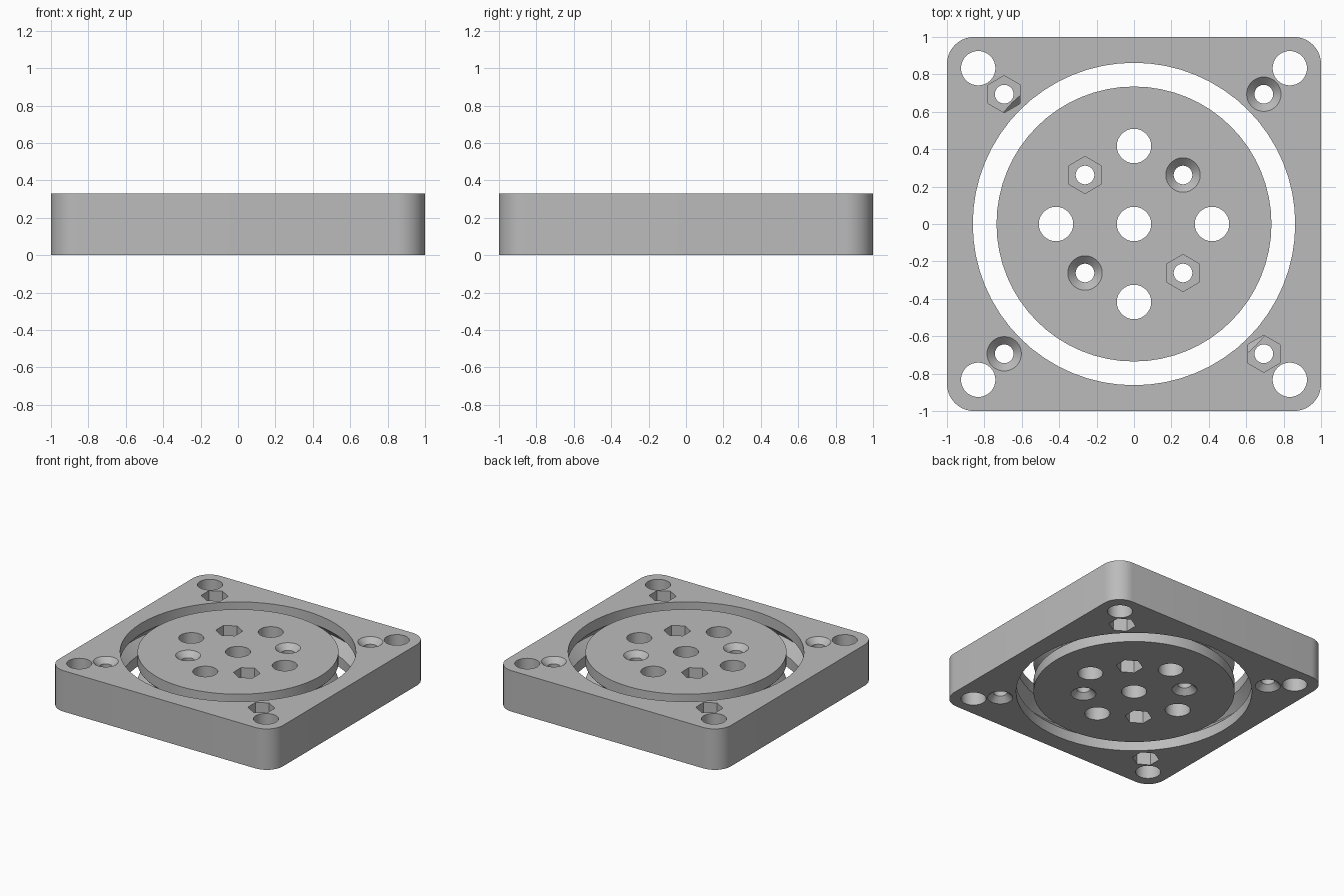
import bpy, bmesh, math

H = 0.33           # plate thickness
MID = H / 2
GROOVE = 0.079     # half height and depth of the V-shaped raceways
NUT_DEPTH = 0.143

cube = bpy.data.objects.get("Cube")
if cube:
    bpy.data.objects.remove(cube, do_unlink=True)

grey = bpy.data.materials.new("plain grey")
grey.use_nodes = True
grey.diffuse_color = (0.5, 0.5, 0.5, 1)
grey.node_tree.nodes["Principled BSDF"].inputs["Base Color"].default_value = grey.diffuse_color


def finish(name, bm):
    bmesh.ops.recalc_face_normals(bm, faces=bm.faces)
    mesh = bpy.data.meshes.new(name)
    bm.to_mesh(mesh)
    bm.free()
    mesh.materials.append(grey)
    obj = bpy.data.objects.new(name, mesh)
    bpy.context.collection.objects.link(obj)
    return obj


def turned(name, profile, sides=32, at=(0, 0), turn=0.0):
    """Closed solid of revolution from (radius, height) points."""
    bm = bmesh.new()
    rings = []
    for r, z in profile:
        angles = [turn + 2 * math.pi * i / sides for i in range(sides)]
        rings.append([bm.verts.new((at[0] + r * math.cos(a), at[1] + r * math.sin(a), z))
                      for a in angles])
    for low, high in zip(rings, rings[1:]):
        for i in range(sides):
            j = (i + 1) % sides
            bm.faces.new((low[i], low[j], high[j], high[i]))
    bm.faces.new(rings[0])
    bm.faces.new(rings[-1])
    return finish(name, bm)


def cut(target, cutter):
    cutter.hide_render = True
    mod = target.modifiers.new("cut", 'BOOLEAN')
    mod.operation = 'DIFFERENCE'
    mod.solver = 'EXACT'
    mod.object = cutter
    bpy.context.view_layer.objects.active = target
    bpy.ops.object.modifier_apply(modifier=mod.name)
    bpy.data.objects.remove(cutter, do_unlink=True)


def drill(target, x, y):
    cut(target, turned("hole_cutter", [(0.092, -0.1), (0.092, H + 0.1)], at=(x, y)))


def screw_hole(target, x, y, head_up):
    """Countersunk head on one side, hexagonal nut pocket on the other."""
    head = [(0.05, -0.1), (0.05, H - 0.042), (0.092, H), (0.092, H + 0.1)]
    nut = [(0.099, -0.1), (0.099, NUT_DEPTH)]
    if not head_up:
        head = [(r, H - z) for r, z in head]
        nut = [(r, H - z) for r, z in nut]
    cut(target, turned("head_cutter", head, at=(x, y)))
    cut(target, turned("nut_cutter", nut, 6, (x, y), math.pi / 6))


def screw_set(target, d):
    for sx in (-1, 1):
        for sy in (-1, 1):
            screw_hole(target, sx * d, sy * d, sx == sy)


# Square outer housing with rounded corners
bm = bmesh.new()
bmesh.ops.create_cube(bm, size=1)
bmesh.ops.scale(bm, vec=(2, 2, H), verts=bm.verts)
bmesh.ops.translate(bm, vec=(0, 0, MID), verts=bm.verts)
upright = [e for e in bm.edges if abs(e.verts[0].co.z - e.verts[1].co.z) > 0.1]
bmesh.ops.bevel(bm, geom=upright, offset=0.145, segments=10, profile=0.5, affect='EDGES')
housing = finish("outer_housing", bm)

# Bore with outer raceway
R = 0.862
cut(housing, turned("bore_cutter", [(R, -0.1), (R, MID - GROOVE), (R + GROOVE, MID),
                                    (R, MID + GROOVE), (R, H + 0.1)], 64))
for sx in (-1, 1):
    for sy in (-1, 1):
        drill(housing, sx * 0.833, sy * 0.833)
screw_set(housing, 0.694)

# Inner disc with matching raceway
R = 0.735
disc = turned("inner_disc", [(R, 0), (R, MID - GROOVE), (R - GROOVE, MID),
                             (R, MID + GROOVE), (R, H)], 64)
for x, y in ((0, 0), (1, 0), (-1, 0), (0, 1), (0, -1)):
    drill(disc, x * 0.417, y * 0.417)
screw_set(disc, 0.262)

# Smooth round walls, crisp rims
for obj in (housing, disc):
    bpy.ops.object.select_all(action='DESELECT')
    obj.select_set(True)
    bpy.context.view_layer.objects.active = obj
    bpy.ops.object.shade_smooth_by_angle(angle=math.radians(30))
